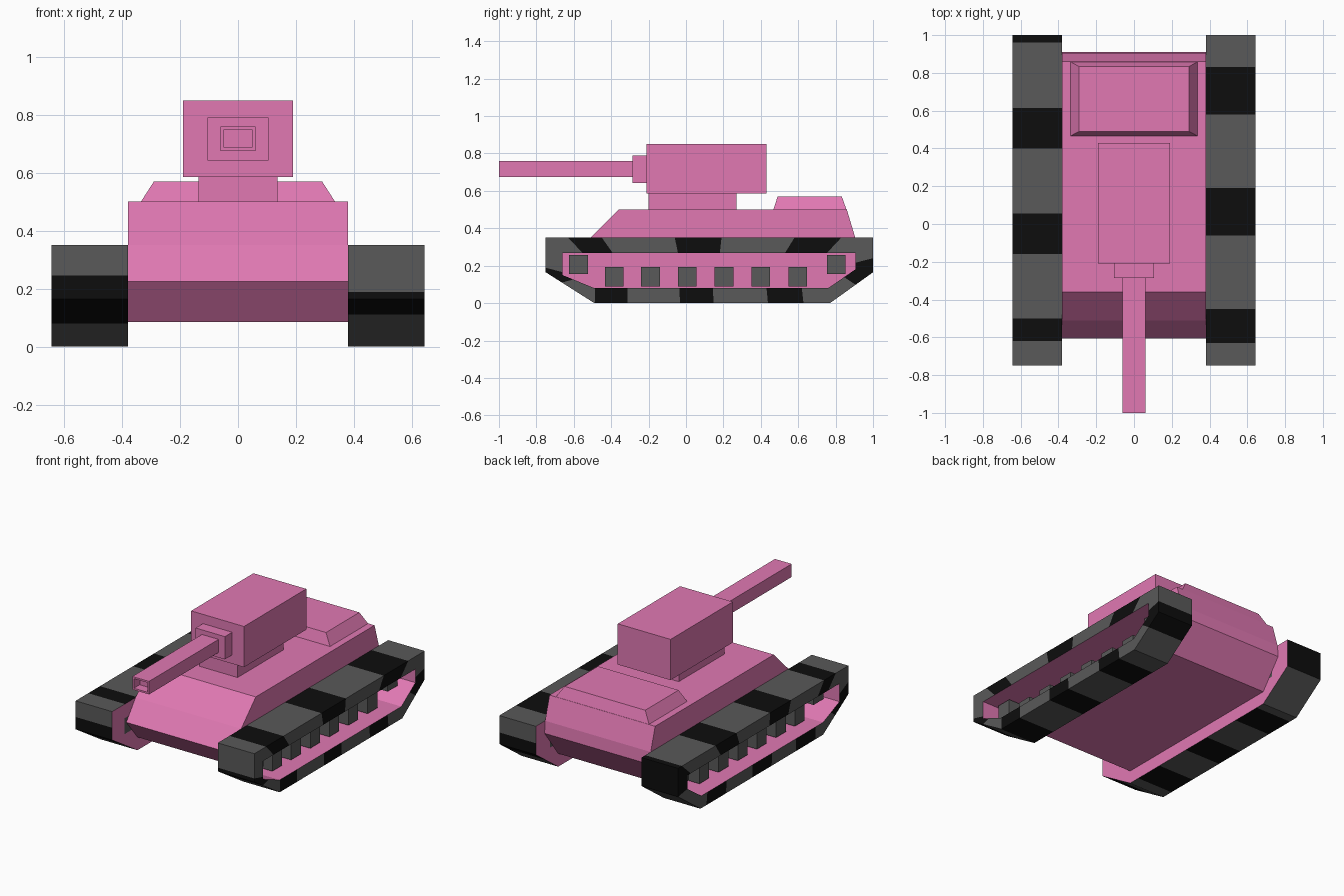
import bpy, bmesh
from mathutils import Vector

if "Cube" in bpy.data.objects:
    bpy.data.objects.remove(bpy.data.objects["Cube"])


def material(name, rgb):
    m = bpy.data.materials.new(name)
    m.diffuse_color = (*rgb, 1)
    m.use_nodes = True
    m.node_tree.nodes["Principled BSDF"].inputs["Base Color"].default_value = m.diffuse_color
    return m


PINK = material("pink", (0.75, 0.19, 0.45))
GREY = material("grey", (0.1, 0.1, 0.1))
BLACK = material("black", (0.004, 0.004, 0.004))


def finish(name, bm, mats):
    bmesh.ops.recalc_face_normals(bm, faces=bm.faces)
    me = bpy.data.meshes.new(name)
    bm.to_mesh(me)
    bm.free()
    for m in mats:
        me.materials.append(m)
    ob = bpy.data.objects.new(name, me)
    bpy.context.collection.objects.link(ob)
    return ob


def box_bm(x, y, z, taper=None):
    """Box from (min, max) ranges; taper gives the top's x and y ranges."""
    bm = bmesh.new()
    tx, ty = taper or (x, y)
    bmesh.ops.create_cube(bm, size=1)
    for v in bm.verts:
        top = v.co.z > 0
        xr, yr = (tx, ty) if top else (x, y)
        v.co = (xr[v.co.x > 0], yr[v.co.y > 0], z[top])
    return bm


# Hull: side profile (y, z) extruded across x
HULL = [(-0.36, 0.5), (0.86, 0.5), (0.905, 0.35), (0.91, 0.27), (0.77, 0.085),
        (-0.49, 0.085), (-0.605, 0.225), (-0.51, 0.35)]
bm = bmesh.new()
sides = [[bm.verts.new((x, y, z)) for y, z in HULL] for x in (-0.38, 0.38)]
for s in sides:
    bm.faces.new(s)
for i in range(len(HULL)):
    j = (i + 1) % len(HULL)
    bm.faces.new((sides[0][i], sides[0][j], sides[1][j], sides[1][i]))
finish("hull", bm, [PINK])

# Upper boxes
finish("engine_deck", box_bm((-0.335, 0.335), (0.467, 0.858), (0.5, 0.57),
                             ((-0.29, 0.29), (0.49, 0.833))), [PINK])
finish("turret_neck", box_bm((-0.137, 0.137), (-0.2, 0.27), (0.5, 0.585)), [PINK])
finish("turret", box_bm((-0.19, 0.19), (-0.21, 0.43), (0.585, 0.85)), [PINK])
finish("gun_mount", box_bm((-0.105, 0.105), (-0.285, -0.21), (0.642, 0.79)), [PINK])

# Gun barrel with a sunken muzzle
bm = box_bm((-0.06, 0.06), (-1, -0.285), (0.675, 0.76))
bm.normal_update()
muzzle = min(bm.faces, key=lambda f: f.calc_center_median().y)
bmesh.ops.inset_region(bm, faces=[muzzle], thickness=0.016)
hole = bmesh.ops.extrude_face_region(bm, geom=[muzzle])["geom"]
bmesh.ops.translate(bm, vec=(0, 0.06, 0),
                    verts=[g for g in hole if isinstance(g, bmesh.types.BMVert)])
bmesh.ops.delete(bm, geom=[muzzle], context='FACES_ONLY')
finish("gun_barrel", bm, [PINK])

# Tracks: outer and inner outlines with matching corners, going back along the top
OUTER = [Vector(p) for p in [(-0.75, 0.35), (1, 0.35), (1, 0.165), (0.77, 0),
                             (-0.49, 0), (-0.75, 0.165)]]
INNER = [Vector(p) for p in [(-0.66, 0.268), (0.905, 0.268), (0.905, 0.18),
                             (0.76, 0.08), (-0.49, 0.08), (-0.66, 0.15)]]
# Black stripes as distances along the outer outline
STRIPES = {
    1: [(0.12, 0.30), (0.69, 0.94), (1.33, 1.58), (1.86, 2.05), (2.36, 2.55),
        (2.84, 3.02), (3.30, 3.475), (3.683, 3.81)],
    -1: [(0.13, 0.25), (0.59, 0.805), (1.15, 1.365), (1.71, 1.935), (2.28, 2.48),
         (2.75, 2.95), (3.2, 3.4), (3.627, 3.866)],
}


def track(name, side):
    stripes = STRIPES[side]
    x_out, x_in, x_back = 0.643 * side, 0.38 * side, 0.385 * side
    # stations: corners plus stripe edges, each with its black flag
    rows, start = [], 0
    for i in range(6):
        a, b = OUTER[i], OUTER[(i + 1) % 6]
        c, d = INNER[i], INNER[(i + 1) % 6]
        length = (b - a).length
        cuts = [start] + sorted(e for s in stripes for e in s
                                if start + 0.002 < e < start + length - 0.002)
        for k, s in enumerate(cuts):
            end = cuts[k + 1] if k + 1 < len(cuts) else start + length
            mid, t = (s + end) / 2, (s - start) / length
            black = any(lo < mid < hi for lo, hi in stripes)
            rows.append((a.lerp(b, t), c.lerp(d, t), black))
        start += length
    bm = bmesh.new()
    rings = [[bm.verts.new((x, *r[w])) for r in rows]
             for x, w in ((x_in, 0), (x_out, 0), (x_out, 1), (x_back, 1))]
    for i, row in enumerate(rows):
        j = (i + 1) % len(rows)
        for r in range(3):      # tread, outer rim, pink lining
            f = bm.faces.new((rings[r][i], rings[r][j], rings[r + 1][j], rings[r + 1][i]))
            f.material_index = 0 if r == 2 else (2 if row[2] else 1)
    bm.faces.new(rings[0])      # pink inner side
    bm.faces.new(rings[3])      # pink recess wall
    finish(name, bm, [PINK, GREY, BLACK])


# Tracks and their square wheels; the end wheels sit higher
WHEELS = [-0.575, -0.383, -0.19, 0.007, 0.203, 0.4, 0.597, 0.803]
for side, label in ((1, "right"), (-1, "left")):
    track(label + "_track", side)
    for n, y in enumerate(WHEELS):
        z = 0.155 if n in (0, 7) else 0.09
        xs = sorted((0.38 * side, 0.55 * side))
        finish(f"{label}_wheel_{n + 1}",
               box_bm(xs, (y - 0.05, y + 0.05), (z, z + 0.103)), [GREY])
